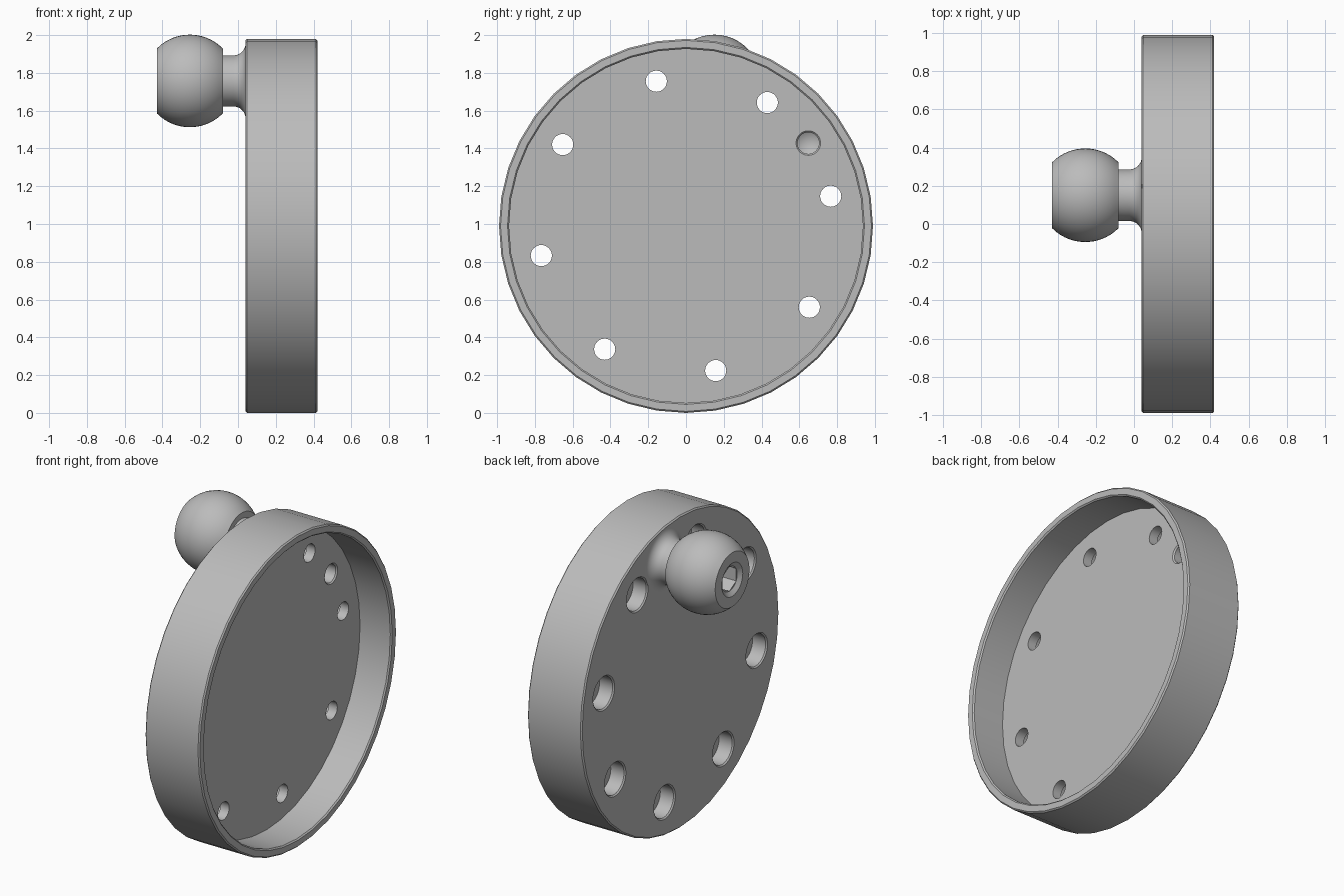
import bpy, bmesh
from math import sin, cos, radians, pi, sqrt
from mathutils import Vector

cube = bpy.data.objects.get("Cube")
if cube:
    bpy.data.objects.remove(cube, do_unlink=True)

metal = bpy.data.materials.new("grey metal")
metal.use_nodes = True
GREY = (0.5, 0.5, 0.5, 1)
metal.diffuse_color = GREY
metal.node_tree.nodes["Principled BSDF"].inputs["Base Color"].default_value = GREY

CENTRE_Z = 0.99
BOLT_RADIUS = 0.782


def on_circle(degrees):
    """Point on the bolt circle; angle runs from +y towards +z."""
    a = radians(degrees)
    return (BOLT_RADIUS * cos(a), CENTRE_Z + BOLT_RADIUS * sin(a))


def lathe(name, profile, steps, centre):
    """Spin (x, radius) points about an x-parallel axis at (y, z)."""
    bm = bmesh.new()
    verts = [bm.verts.new((x, 0, r)) for x, r in profile]
    edges = [bm.edges.new(pair) for pair in zip(verts, verts[1:])]
    bmesh.ops.spin(bm, geom=verts + edges, cent=(0, 0, 0), axis=(1, 0, 0),
                   angle=2 * pi, steps=steps, use_duplicate=False)
    bmesh.ops.remove_doubles(bm, verts=bm.verts, dist=1e-5)
    bmesh.ops.dissolve_limit(bm, angle_limit=0.01, verts=bm.verts, edges=bm.edges)
    bmesh.ops.recalc_face_normals(bm, faces=bm.faces)
    bmesh.ops.translate(bm, verts=bm.verts, vec=Vector((0, *centre)))
    mesh = bpy.data.meshes.new(name)
    bm.to_mesh(mesh)
    bm.free()
    mesh.materials.append(metal)
    obj = bpy.data.objects.new(name, mesh)
    bpy.context.collection.objects.link(obj)
    return obj


def activate(obj):
    bpy.ops.object.select_all(action="DESELECT")
    obj.select_set(True)
    bpy.context.view_layer.objects.active = obj


def cut(target, cutters):
    """Subtract each cutter, then discard it."""
    activate(target)
    for cutter in cutters:
        cutter.hide_render = True
        mod = target.modifiers.new("cut", "BOOLEAN")
        mod.operation = "DIFFERENCE"
        mod.solver = "EXACT"
        mod.object = cutter
        bpy.ops.object.modifier_apply(modifier=mod.name)
        bpy.data.objects.remove(cutter, do_unlink=True)


def smooth(obj):
    activate(obj)
    bpy.ops.object.shade_smooth_by_angle(angle=radians(30))


# Round dish, hollow towards +x, with small edge chamfers
BACK, FLOOR, FRONT = 0.04, 0.20, 0.42
dish = lathe("dish", [
    (BACK, 0), (BACK, 0.982), (BACK + 0.008, 0.99),
    (FRONT - 0.008, 0.99), (FRONT, 0.982),
    (FRONT, 0.945), (FRONT - 0.008, 0.937),
    (FLOOR, 0.937), (FLOOR, 0)], 40, (0, CENTRE_Z))

# Eight counterbored bolt holes
bolt_profile = [(0, 0), (0, 0.108), (BACK, 0.108), (BACK + 0.008, 0.1),
                (BACK + 0.1, 0.1), (BACK + 0.1, 0.056), (0.25, 0.056), (0.25, 0)]
cutters = [lathe("hole_cutter", bolt_profile, 32, on_circle(11.6 + 45 * i))
           for i in range(8)]

# Blind drilled hole with a conical end, open to the dish floor
cutters.append(lathe("drill_cutter", [
    (0.25, 0), (0.25, 0.065), (FLOOR, 0.065), (FLOOR - 0.008, 0.057),
    (FLOOR - 0.08, 0.057), (FLOOR - 0.112, 0)], 32, on_circle(34.1)))
cut(dish, cutters)
smooth(dish)

# Ball stud: truncated ball, neck and flared foot
BALL_X, BALL_R, HALF = -0.255, 0.245, 0.175
END_R = sqrt(BALL_R ** 2 - HALF ** 2)
post = on_circle(78.9)
profile = [(BALL_X - HALF, 0)]
for i in range(17):
    x = -HALF + 2 * HALF * i / 16
    profile.append((BALL_X + x, sqrt(BALL_R ** 2 - x * x)))
NECK_R, FILLET = 0.135, 0.064
for i in range(9):
    a = pi / 2 * i / 8
    profile.append((BACK - FILLET + FILLET * sin(a), NECK_R + FILLET * (1 - cos(a))))
# Straight neck between the ball and the fillet
profile.insert(18, (BALL_X + HALF, NECK_R))
profile += [(BACK + 0.002, NECK_R + FILLET), (BACK + 0.002, 0)]
stud = lathe("ball_stud", profile, 48, post)

# Hexagonal drive socket with a countersunk mouth
tip = BALL_X - HALF
cut(stud, [
    lathe("mouth_cutter", [(tip - 0.05, 0), (tip - 0.05, 0.105), (tip, 0.105),
                           (tip + 0.02, 0.078), (tip + 0.02, 0)], 32, post),
    lathe("hex_cutter", [(tip - 0.05, 0), (tip - 0.05, 0.078),
                         (tip + 0.2, 0.078), (tip + 0.2, 0)], 6, post)])
smooth(stud)
